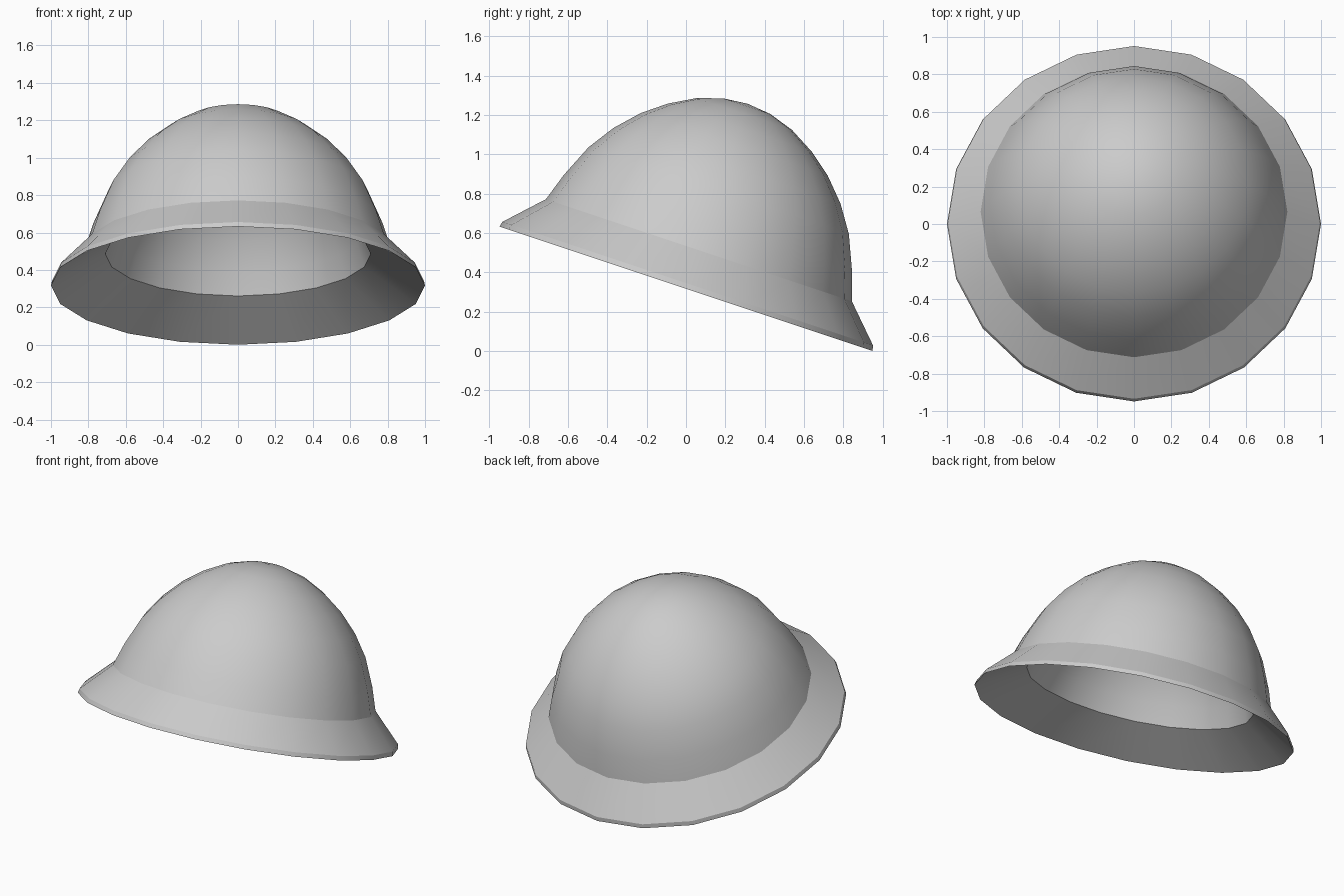
import bpy, bmesh, math
from mathutils import Matrix

if "Cube" in bpy.data.objects:
    bpy.data.objects.remove(bpy.data.objects["Cube"])

SIDES = 20
TILT = math.atan2(0.63, 1.89)   # front of the brim is raised

# Crown profile (radius, height) from brim joint to apex, in the untilted frame
crown = [(0.82, 0.207), (0.773, 0.352), (0.698, 0.526), (0.609, 0.659),
         (0.501, 0.775), (0.386, 0.864), (0.256, 0.937), (0.125, 0.979), (0, 0.992)]
lining = [(r * 0.866, h * 0.86) for r, h in crown]
# Closed section: inner apex, lining, brim underside, rim edge, brim top, crown
profile = lining[::-1] + [(1.0, 0.0), (0.994, 0.027)] + crown

# Lathe the section into one hollow shell
bm = bmesh.new()
verts = [bm.verts.new((r, 0, h)) for r, h in profile]
edges = [bm.edges.new(pair) for pair in zip(verts, verts[1:])]
bmesh.ops.spin(bm, geom=verts + edges, cent=(0, 0, 0), axis=(0, 0, 1),
               angle=2 * math.pi, steps=SIDES)
bmesh.ops.remove_doubles(bm, verts=bm.verts, dist=0.0005)
bmesh.ops.recalc_face_normals(bm, faces=bm.faces)

# Tilt and stand the lowest rim point on the ground
bm.transform(Matrix.Rotation(-TILT, 4, 'X'))
low = min(v.co.z for v in bm.verts)
bm.transform(Matrix.Translation((0, 0, -low)))

mesh = bpy.data.meshes.new("helmet_shell")
bm.to_mesh(mesh)
bm.free()
helmet = bpy.data.objects.new("helmet_shell", mesh)
bpy.context.collection.objects.link(helmet)

# Smooth crown and brim, with sharp joints between them
bpy.context.view_layer.objects.active = helmet
helmet.select_set(True)
bpy.ops.object.shade_smooth_by_angle(angle=math.radians(21))
